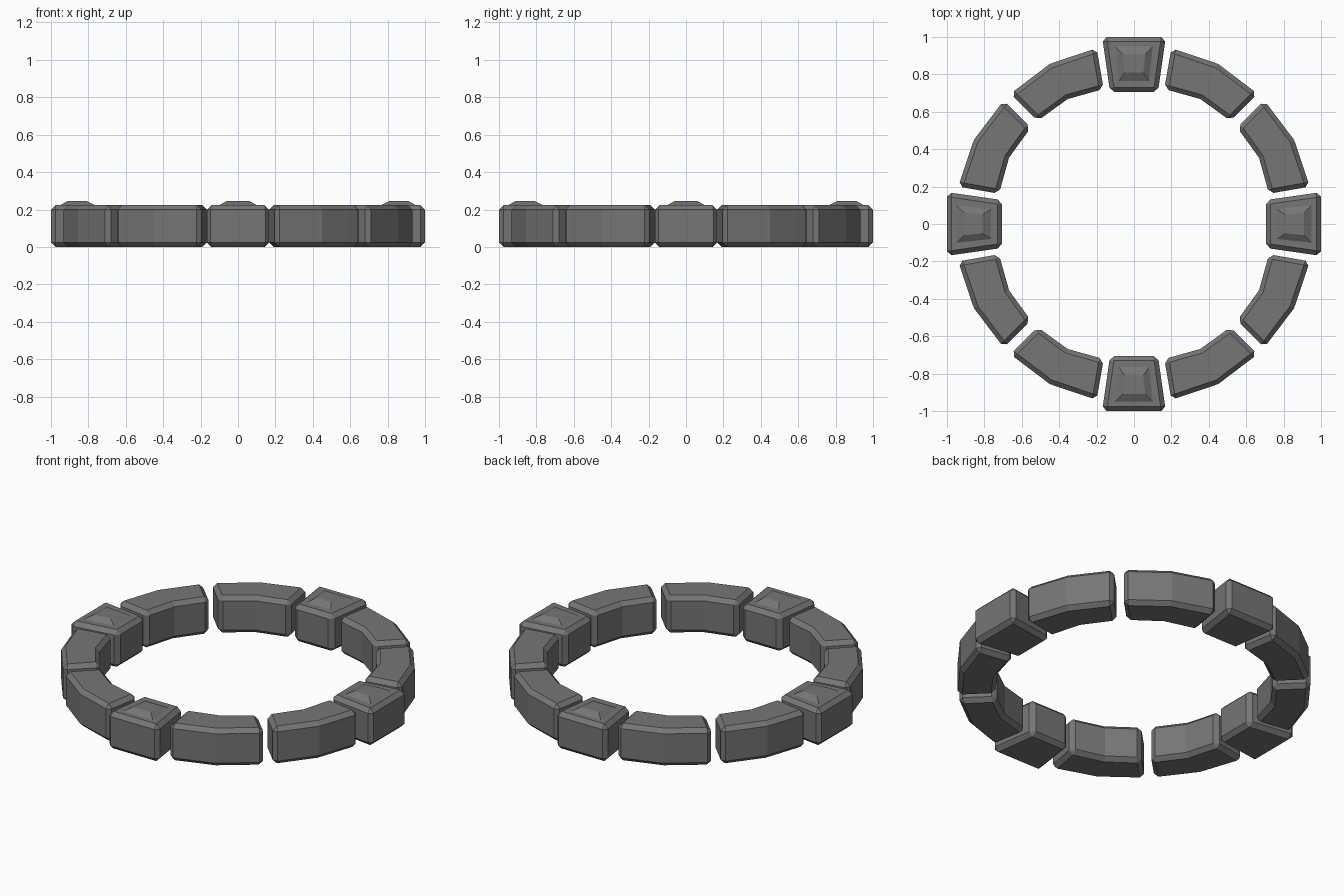
import bpy, bmesh, math
from mathutils import Matrix

if "Cube" in bpy.data.objects:
    bpy.data.objects.remove(bpy.data.objects["Cube"])

stone = bpy.data.materials.new("grey_stone")
stone.diffuse_color = (0.18, 0.18, 0.18, 1)
stone.use_nodes = True
stone.node_tree.nodes["Principled BSDF"].inputs["Base Color"].default_value = stone.diffuse_color


def prism(bm, pts, z0, z1):
    """Extrude a flat outline from z0 to z1."""
    face = bm.faces.new([bm.verts.new((x, y, z0)) for x, y in pts])
    ext = bmesh.ops.extrude_face_region(bm, geom=[face])
    for g in ext["geom"]:
        if isinstance(g, bmesh.types.BMVert):
            g.co.z = z1


def finish(bm, name, angle, bevel=True):
    """Chamfer sharp edges, rotate into place and make the object."""
    bmesh.ops.recalc_face_normals(bm, faces=bm.faces[:])
    if bevel:
        sharp = [e for e in bm.edges if e.calc_face_angle(0) > math.radians(35)]
        bmesh.ops.bevel(bm, geom=sharp, offset=0.024, segments=1,
                        affect='EDGES', profile=0.5)
    bm.transform(Matrix.Rotation(angle, 4, 'Z'))
    me = bpy.data.meshes.new(name)
    bm.to_mesh(me)
    bm.free()
    me.materials.append(stone)
    bpy.context.collection.objects.link(bpy.data.objects.new(name, me))


# outline of one bent block, next to the keystone at +y
SEG = [(0.162, 0.722), (0.20, 0.94), (0.45, 0.856),
       (0.66, 0.697), (0.515, 0.552), (0.355, 0.668)]
KEY = [(-0.128, 0.705), (0.128, 0.705), (0.17, 1.0), (-0.17, 1.0)]

for i in range(4):
    a = i * math.pi / 2
    # curved blocks, mirrored on both sides of each keystone
    for side, sx in (("right", 1), ("left", -1)):
        bm = bmesh.new()
        prism(bm, [(sx * x, y) for x, y in SEG], 0.0, 0.223)
        finish(bm, f"curved_block_{side}_{i + 1}", a)
    # keystone block
    bm = bmesh.new()
    prism(bm, KEY, 0.0, 0.223)
    finish(bm, f"key_block_{i + 1}", a)
    # raised boss on top of the keystone
    bm = bmesh.new()
    rings = []
    for z, wi, wo, yi, yo in ((0.21, 0.08, 0.10, 0.765, 0.95),
                              (0.223, 0.08, 0.10, 0.765, 0.95),
                              (0.246, 0.05, 0.06, 0.81, 0.91)):
        rings.append([bm.verts.new((x, y, z)) for x, y in
                      ((-wi, yi), (wi, yi), (wo, yo), (-wo, yo))])
    bm.faces.new(rings[0])
    bm.faces.new(rings[2])
    for lo, hi in zip(rings, rings[1:]):
        for k in range(4):
            n = (k + 1) % 4
            bm.faces.new((lo[k], lo[n], hi[n], hi[k]))
    finish(bm, f"key_boss_{i + 1}", a, bevel=False)
